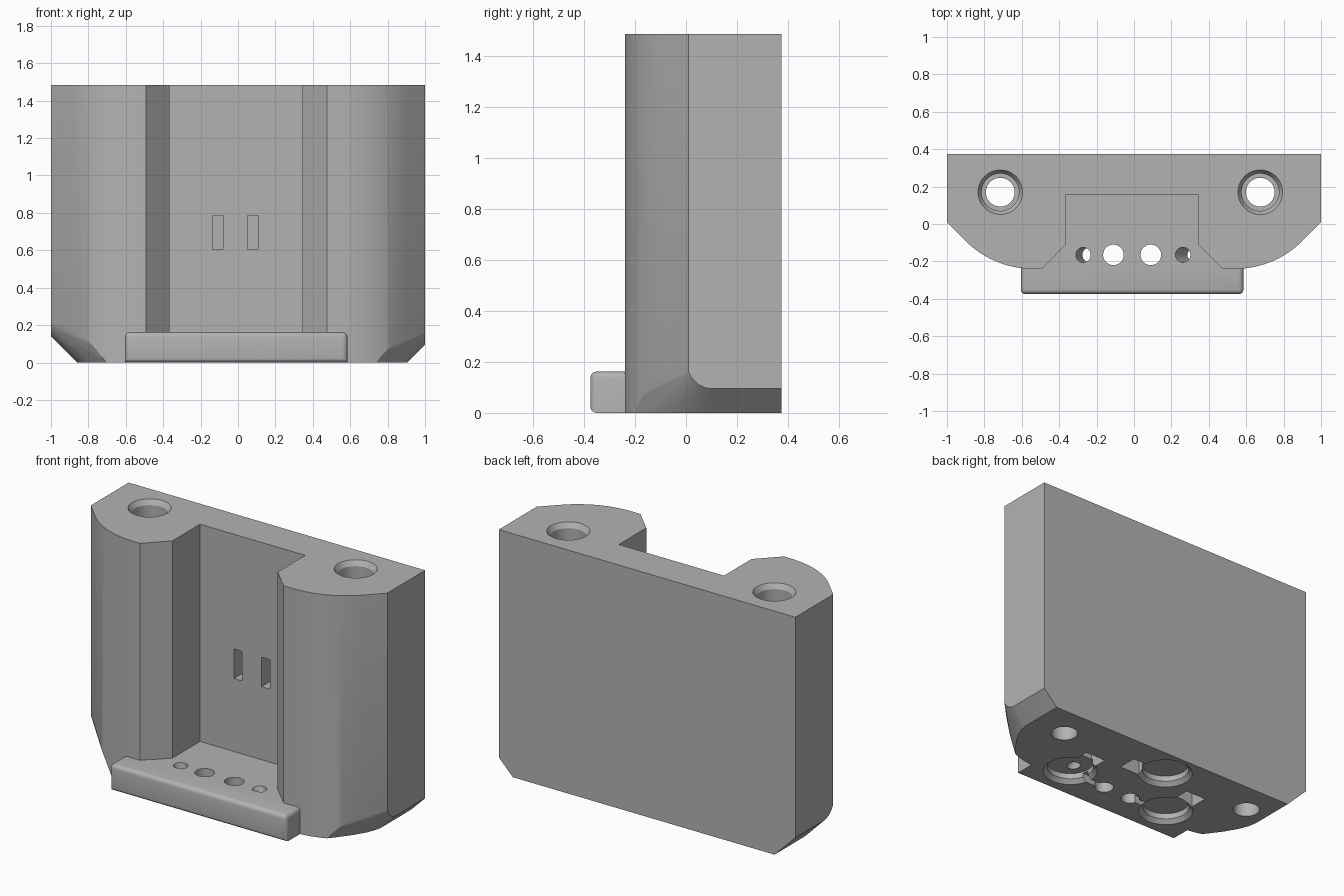
import bpy, bmesh
from math import sin, cos, radians
from mathutils import Vector

cube = bpy.data.objects.get("Cube")
if cube:
    bpy.data.objects.remove(cube, do_unlink=True)

grey = bpy.data.materials.new("plain grey")
grey.use_nodes = True
tone = (0.45, 0.45, 0.45, 1)
grey.diffuse_color = tone
grey.node_tree.nodes["Principled BSDF"].inputs["Base Color"].default_value = tone
HEIGHT, FLOOR = 1.485, 0.16


def make(name, bm):
    bmesh.ops.recalc_face_normals(bm, faces=bm.faces)
    mesh = bpy.data.meshes.new(name)
    bm.to_mesh(mesh)
    bm.free()
    mesh.materials.append(grey)
    ob = bpy.data.objects.new(name, mesh)
    bpy.context.collection.objects.link(ob)
    return ob


def prism(points, z0, z1):
    bm = bmesh.new()
    face = bm.faces.new([bm.verts.new((x, y, z0)) for x, y in points])
    top = bmesh.ops.extrude_face_region(bm, geom=[face])["geom"]
    verts = [v for v in top if isinstance(v, bmesh.types.BMVert)]
    bmesh.ops.translate(bm, verts=verts, vec=(0, 0, z1 - z0))
    return bm


def box(x0, x1, y0, y1, z0, z1):
    return prism([(x0, y0), (x1, y0), (x1, y1), (x0, y1)], z0, z1)


def tube(x, y, z0, z1, r0, r1=None, shift=0):
    """Round cutter; the bottom end can have another radius or lean sideways."""
    bm = bmesh.new()
    bmesh.ops.create_cone(bm, cap_ends=True, segments=40, radius1=r0,
                          radius2=r0 if r1 is None else r1, depth=z1 - z0)
    bmesh.ops.translate(bm, verts=bm.verts, vec=(x, y, (z0 + z1) / 2))
    for v in bm.verts:
        if v.co.z < (z0 + z1) / 2:
            v.co.x += shift
    return bm


def combine(bm, operation="DIFFERENCE"):
    tool = make("cutter", bm)
    tool.hide_render = True
    mod = body.modifiers.new("cut", "BOOLEAN")
    mod.operation, mod.solver, mod.object = operation, "EXACT", tool
    bpy.ops.object.modifier_apply(modifier=mod.name)
    bpy.data.objects.remove(tool, do_unlink=True)


# Body outline: flat back, straight sides, 45 degree shoulders, rounded front
arc = [(0.54 + 0.51 * sin(radians(a)), 0.27 - 0.51 * cos(radians(a)))
       for a in range(0, 46, 3)]
half = arc + [(1, 0.01), (1, 0.375)]
bm = prism(half + [(-x, y) for x, y in reversed(half)], 0, HEIGHT)

# Sloped lower corners, swept round toward the shoulders
for side, size in ((1, 0.095), (-1, 0.14)):
    for t in range(0, 80, 12):
        s, c = sin(radians(t)), cos(radians(t))
        bmesh.ops.bisect_plane(
            bm, geom=bm.verts[:] + bm.edges[:] + bm.faces[:],
            plane_co=Vector((side, 0.105 - 0.1 * s, size + 0.1 - 0.1 * c)),
            plane_no=Vector((side, -s, -c)), clear_outer=True)
        bmesh.ops.holes_fill(bm, edges=[e for e in bm.edges if e.is_boundary])
body = make("holder_body", bm)
bpy.context.view_layer.objects.active = body
body.select_set(True)

# Front bay with flared mouth
combine(prism([(-0.62, -0.37), (-0.365, -0.11), (-0.365, 0.155),
               (0.345, 0.155), (0.345, -0.11), (0.605, -0.37)], FLOOR, 2))

# Front lip with softened outer edges
bm = box(-0.605, 0.585, -0.375, -0.2, 0, FLOOR + 0.002)
edges = [e for e in bm.edges
         if all(v.co.y < -0.3 for v in e.verts)
         or (all(v.co.z > 0.1 for v in e.verts)
             and abs(e.verts[0].co.x - e.verts[1].co.x) < 0.01)]
bmesh.ops.bevel(bm, geom=edges, offset=0.025, segments=4, profile=0.5,
                affect="EDGES")
combine(bm, "UNION")

# Stepped screw holes
for x in (-0.715, 0.675):
    combine(tube(x, 0.17, -0.1, 2, 0.077))
    combine(tube(x, 0.17, 0.3, 2, 0.1))
    combine(tube(x, 0.17, HEIGHT - 0.03, HEIGHT + 0.001, 0.1, 0.12))

# Round magnet pockets underneath, with a chamfered rim and a pry notch
for x, y, nx, ny in ((0.365, -0.145, 0.36, 0.02), (-0.365, -0.145, -0.38, 0.05),
                     (-0.08, 0.19, 0.1, 0.14)):
    combine(tube(x, y, -0.1, 0.06, 0.135))
    combine(tube(x, y, -0.001, 0.025, 0.16, 0.135))
    combine(box(nx - 0.07, nx + 0.07, ny - 0.06, ny + 0.06, -0.1, 0.1))

# Contact holes in the floor, wire channels, and slots in the bay wall
for x in (-0.11, 0.09):
    side = 1 if x > 0 else -1
    combine(tube(x, -0.165, -0.1, 0.4, 0.055))
    combine(box(min(x, x + side * 0.2), max(x, x + side * 0.2),
                -0.185, -0.145, -0.1, 0.05))
for x, shift in ((-0.275, 0.05), (0.255, 0.09)):
    combine(tube(x, -0.165, 0.03, FLOOR + 0.01, 0.04, shift=shift))
for x in (-0.108, 0.078):
    combine(box(x - 0.028, x + 0.028, 0.1, 0.25, 0.605, 0.785))

bpy.ops.object.shade_smooth_by_angle(angle=radians(25))
